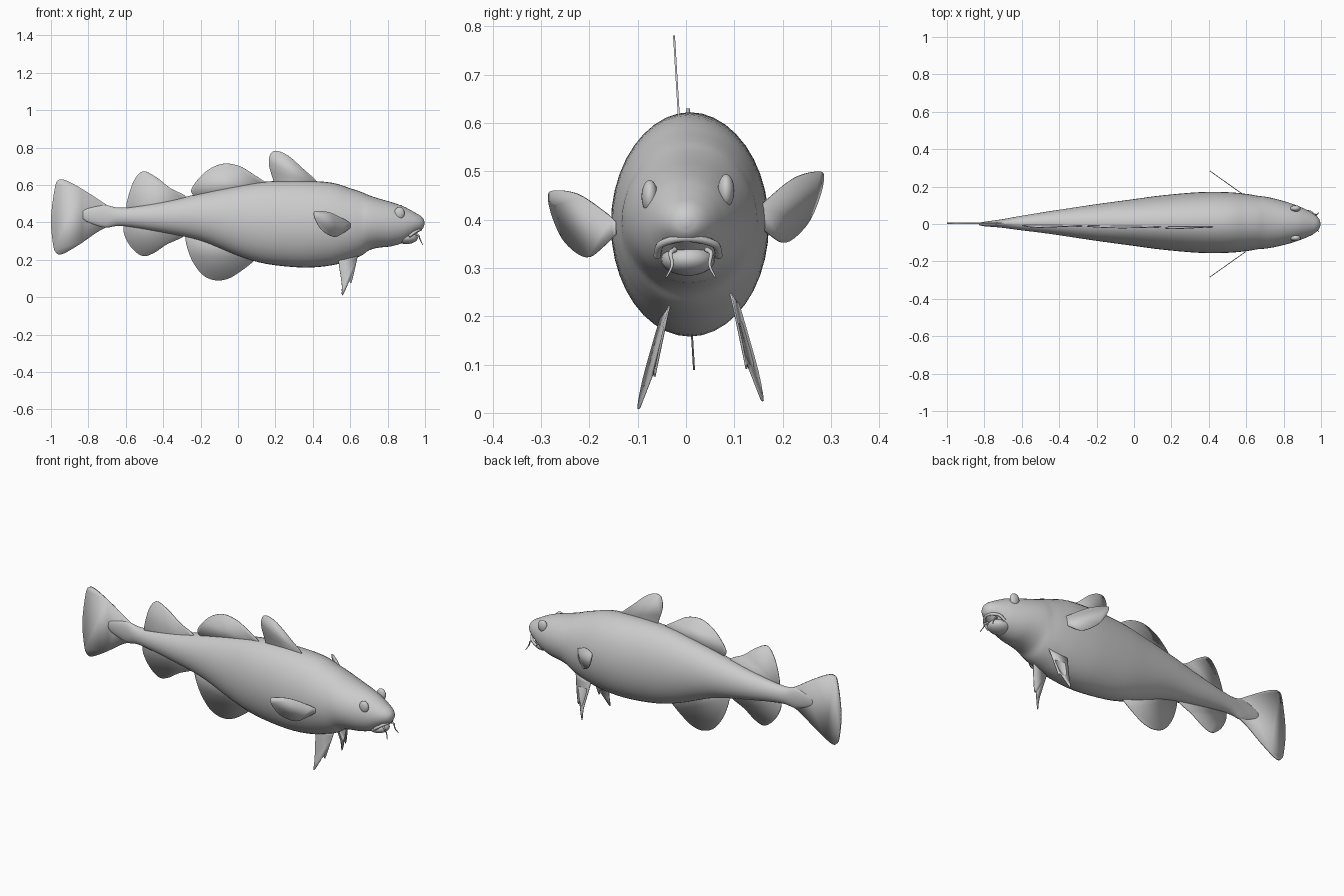
import bpy, bmesh, math
from mathutils import Vector

cube = bpy.data.objects.get("Cube")
if cube:
    bpy.data.objects.remove(cube, do_unlink=True)

grey = bpy.data.materials.new("fish grey")
grey.use_nodes = True
grey.diffuse_color = (0.6, 0.6, 0.6, 1)
grey.node_tree.nodes["Principled BSDF"].inputs["Base Color"].default_value = (0.6, 0.6, 0.6, 1)


def spline(points, steps):
    """Smooth curve through the points, in any number of dimensions."""
    pts = [Vector(p) for p in points]
    pts = [pts[0] * 2 - pts[1]] + pts + [pts[-1] * 2 - pts[-2]]
    out = []
    for a, b, c, d in zip(pts, pts[1:], pts[2:], pts[3:]):
        for i in range(steps):
            t = i / steps
            out.append(b + (c - a) * (t / 2) + (a * 2 - b * 5 + c * 4 - d) * (t * t / 2)
                       + (b * 3 - a - c * 3 + d) * (t ** 3 / 2))
    return out + [pts[-2]]


def finish(name, bm, angle=50):
    bmesh.ops.recalc_face_normals(bm, faces=bm.faces)
    mesh = bpy.data.meshes.new(name)
    bm.to_mesh(mesh)
    bm.free()
    obj = bpy.data.objects.new(name, mesh)
    bpy.context.collection.objects.link(obj)
    mesh.materials.append(grey)
    bpy.ops.object.select_all(action="DESELECT")
    obj.select_set(True)
    bpy.context.view_layer.objects.active = obj
    bpy.ops.object.shade_smooth_by_angle(angle=math.radians(angle))
    return obj


def loft(name, rings):
    """Skin a row of closed rings and cap both ends."""
    bm = bmesh.new()
    loops = [[bm.verts.new(p) for p in ring] for ring in rings]
    for a, b in zip(loops, loops[1:]):
        for i in range(len(a)):
            j = (i + 1) % len(a)
            bm.faces.new((a[i], a[j], b[j], b[i]))
    bm.faces.new(loops[0])
    bm.faces.new(loops[-1])
    return finish(name, bm)


def fin(name, outline, place, thickness=0.004, steps=6):
    """Thin plate with a curved edge; place maps an outline point into space."""
    bm = bmesh.new()
    bm.faces.new([bm.verts.new(place(p)) for p in spline(outline, steps)])
    obj = finish(name, bm, 30)
    plate = obj.modifiers.new("thickness", "SOLIDIFY")
    plate.thickness = thickness
    plate.offset = 0


def ellipsoid(name, centre, size):
    bm = bmesh.new()
    bmesh.ops.create_uvsphere(bm, u_segments=24, v_segments=14, radius=1)
    for v in bm.verts:
        v.co = Vector(centre) + Vector(a * b for a, b in zip(v.co, size))
    finish(name, bm)


def tube(name, path, radius, tip=1.0):
    """Round tube whose radius tapers towards the end of its path."""
    pts = spline(path, 6)
    rings = []
    for i, p in enumerate(pts):
        along = pts[min(i + 1, len(pts) - 1)] - pts[max(i - 1, 0)]
        turn = along.to_track_quat("Z", "Y")
        r = radius * (1 + (tip - 1) * i / (len(pts) - 1))
        rings.append([p + turn @ Vector((r * math.cos(k * math.pi / 4), r * math.sin(k * math.pi / 4), 0))
                      for k in range(8)])
    loft(name, rings)


# Body sections: position, top, underside, half width
sections = [
    (-.83, .46, .42, .006), (-.8, .475, .4, .012), (-.71, .492, .372, .022),
    (-.62, .478, .38, .036), (-.4, .51, .345, .068), (-.2, .555, .302, .098),
    (0, .595, .222, .125), (.15, .618, .178, .145), (.35, .622, .158, .162),
    (.5, .612, .17, .162), (.6, .582, .198, .153), (.66, .562, .222, .143),
    (.7, .545, .25, .139), (.75, .528, .264, .13), (.82, .508, .272, .112),
    (.88, .487, .29, .092), (.92, .467, .315, .075), (.95, .45, .338, .06),
    (.975, .435, .355, .043), (.99, .42, .37, .026), (.997, .405, .388, .008),
]
body = []
for x, top, low, half in spline(sections, 4):
    drift = 0.008 * max(0, min(1, (x + .8) * (1 - x) * 2))
    ring = []
    for k in range(40):
        a = math.tau * k / 40
        ring.append((x, drift + half * math.cos(a), (top + low) / 2 + (top - low) / 2 * math.sin(a)))
    body.append(ring)
loft("body", body)

# Mouth: recessed lower jaw under an arched upper lip
ellipsoid("lower_jaw", (.9, .004, .318), (.062, .056, .034))
tube("upper_lip", [(.915, -.06, .325), (.95, -.05, .35), (.977, 0, .362),
                   (.95, .058, .35), (.915, .068, .325)], .008)

# Eyes and barbels
for side, word in ((1, "left"), (-1, "right")):
    ellipsoid(word + "_eye", (.863, .004 + side * .079, .454 + side * .006), (.028, .017, .034))
    y = .01 + side * .033
    tube(word + "_barbel", [(.95, y, .338), (.965, y + side * .009, .33),
                            (.975, y + side * .006, .305), (.988, y + side * .018, .28)], .006, .3)

# Fins on the centre line
upright = {
    "tail_fin": [(-.66, .47), (-.72, .505), (-.82, .57), (-.91, .62), (-.955, .628), (-.978, .59),
                 (-1, .42), (-.99, .29), (-.975, .24), (-.94, .23), (-.85, .28), (-.74, .355), (-.66, .39)],
    "rear_dorsal_fin": [(-.59, .46), (-.596, .5), (-.56, .615), (-.51, .672), (-.44, .643),
                        (-.36, .582), (-.285, .543), (-.27, .5)],
    "middle_dorsal_fin": [(-.23, .53), (-.25, .575), (-.2, .645), (-.14, .692), (-.07, .714),
                          (.01, .7), (.08, .658), (.15, .61), (.15, .58)],
    "front_dorsal_fin": [(.2, .58), (.187, .63), (.165, .71), (.175, .768), (.21, .781),
                         (.27, .755), (.35, .685), (.42, .62), (.42, .58)],
    "rear_anal_fin": [(-.61, .41), (-.61, .34), (-.57, .265), (-.51, .22), (-.45, .236),
                      (-.38, .282), (-.29, .325), (-.27, .37)],
    "front_anal_fin": [(-.26, .36), (-.282, .315), (-.25, .205), (-.19, .12), (-.12, .09),
                       (-.05, .1), (.02, .142), (.09, .2), (.1, .24)],
}
for name, outline in upright.items():
    if name == "tail_fin":
        fin(name, outline, lambda p: (p[0], .004, p[1]), .009)
    else:
        fin(name, outline, lambda p: (p[0], .022 - .06 * p[1], p[1]))

# Paired fins, the left ones set a little higher
pectoral = [(.6, .395), (.57, .415), (.49, .453), (.42, .46), (.405, .445), (.42, .4),
            (.455, .352), (.515, .322), (.565, .345), (.6, .37)]
pelvic = [(.645, .04, .24), (.62, .065, .13), (.605, .075, .075), (.595, .077, .085),
          (.575, .095, .04), (.556, .109, .008), (.555, .098, .07), (.54, .07, .17), (.535, .055, .22)]
for side, word in ((1, "left"), (-1, "right")):
    lift = .016 + side * .016
    fin(word + "_pectoral_fin", pectoral,
        lambda p: (p[0], side * (.16 + (.58 - p[0]) * .71), p[1] + lift * (1 + (.5 - p[0]) * 3)))
    fin(word + "_pelvic_fin", pelvic,
        lambda p: (p[0], side * (p[1] + lift * 1.1) + (.01 if side < 0 else .015), p[2] + lift * .5), steps=3)
